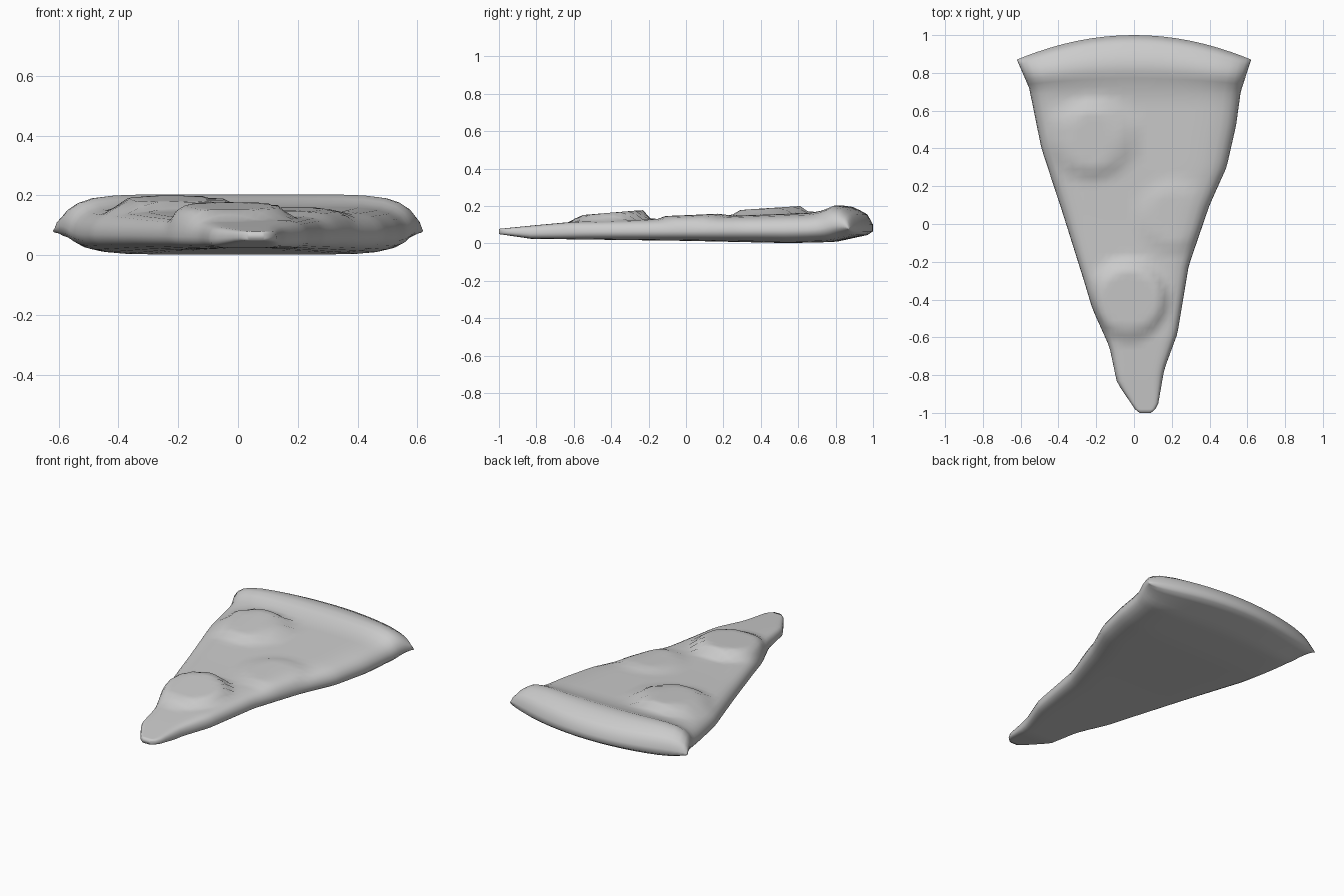
import bpy, bmesh
from math import hypot

if "Cube" in bpy.data.objects:
    bpy.data.objects.remove(bpy.data.objects["Cube"])


def lerp_table(table, t):
    """Piecewise-linear lookup in [(t, value), ...]."""
    if t <= table[0][0]:
        return table[0][1]
    for (a, va), (b, vb) in zip(table, table[1:]):
        if t <= b:
            return va + (vb - va) * (t - a) / (b - a)
    return table[-1][1]


# Outline: left and right edge x, by y
LEFT = [(-1, .03), (-.98, .005), (-.84, -.09), (-.65, -.13), (-.45, -.22), (-.3, -.265),
        (.05, -.375), (.4, -.49), (.72, -.555), (.87, -.62)]
RIGHT = [(-1, .09), (-.97, .125), (-.77, .16), (-.58, .23), (-.22, .29), (.1, .40),
         (.3, .49), (.52, .54), (.7, .565), (.87, .62)]
# Long profile: cheese and crust top, underside
TOP = [(-1, .078), (-.8, .098), (-.6, .116), (0, .136), (.3, .15), (.66, .163),
       (.74, .178), (.82, .206), (.9, .194), (.97, .155), (1, .10)]
BOTTOM = [(-1, .05), (-.83, .025), (0, .014), (.55, .002), (.8, .008), (.97, .045), (1, .065)]
# Topping discs under the cheese: x, y, radius, height, slope along y
DISCS = [(-.22, .45, .22, .034, .03),
         (-.03, -.40, .22, .042, .05),
         (.21, .04, .2, .015, .0)]


def topping(x, y):
    z = 0
    for cx, cy, r, h, slope in DISCS:
        k = max(0, min(1, (r - hypot(x - cx, y - cy)) / .055))
        z = max(z, k * k * (3 - 2 * k) * (h + slope * (y - cy)))
    return z


# Slice body: grid across (s) and along (v), top and underside sharing the rim
half = [.12 * i for i in range(8)] + [.91, .96, .99, 1]
S = [-s for s in reversed(half[1:])] + half
V = [-1, -.98] + [-.95 + .04 * i for i in range(48)] + [.95, .97, .985, 1]
bm = bmesh.new()
top, under = [], []
for v in V:
    w = max(0, (v - .7) / .3)
    yc = v - .13 * w
    xl, xr = lerp_table(LEFT, yc), lerp_table(RIGHT, yc)
    zt, zb = lerp_table(TOP, v), lerp_table(BOTTOM, v)
    zm = zb + .42 * (zt - zb)
    t_row, u_row = [], []
    for s in S:
        x = (xl + xr) / 2 + s * (xr - xl) / 2
        y = v - .13 * w * s * s
        f = max(0, 1 - abs(s) ** 9) ** .5
        t = bm.verts.new((x, y, zm + (zt - zm + topping(x, y)) * f))
        rim = abs(s) == 1
        t_row.append(t)
        u_row.append(t if rim else bm.verts.new((x, y, zm + (zb - zm) * f)))
    top.append(t_row)
    under.append(u_row)


def quad(*vs):
    unique = list(dict.fromkeys(vs))
    bm.faces.new(unique)


for grid in (top, under):
    for r0, r1 in zip(grid, grid[1:]):
        for i in range(len(S) - 1):
            quad(r0[i], r0[i + 1], r1[i + 1], r1[i])
# Tip and crust end walls
for k in (0, -1):
    for i in range(len(S) - 1):
        quad(top[k][i], top[k][i + 1], under[k][i + 1], under[k][i])

bmesh.ops.recalc_face_normals(bm, faces=bm.faces)
mesh = bpy.data.meshes.new("pizza_slice")
bm.to_mesh(mesh)
bm.free()
obj = bpy.data.objects.new("pizza_slice", mesh)
bpy.context.collection.objects.link(obj)
bpy.context.view_layer.objects.active = obj
obj.select_set(True)
bpy.ops.object.shade_smooth()
